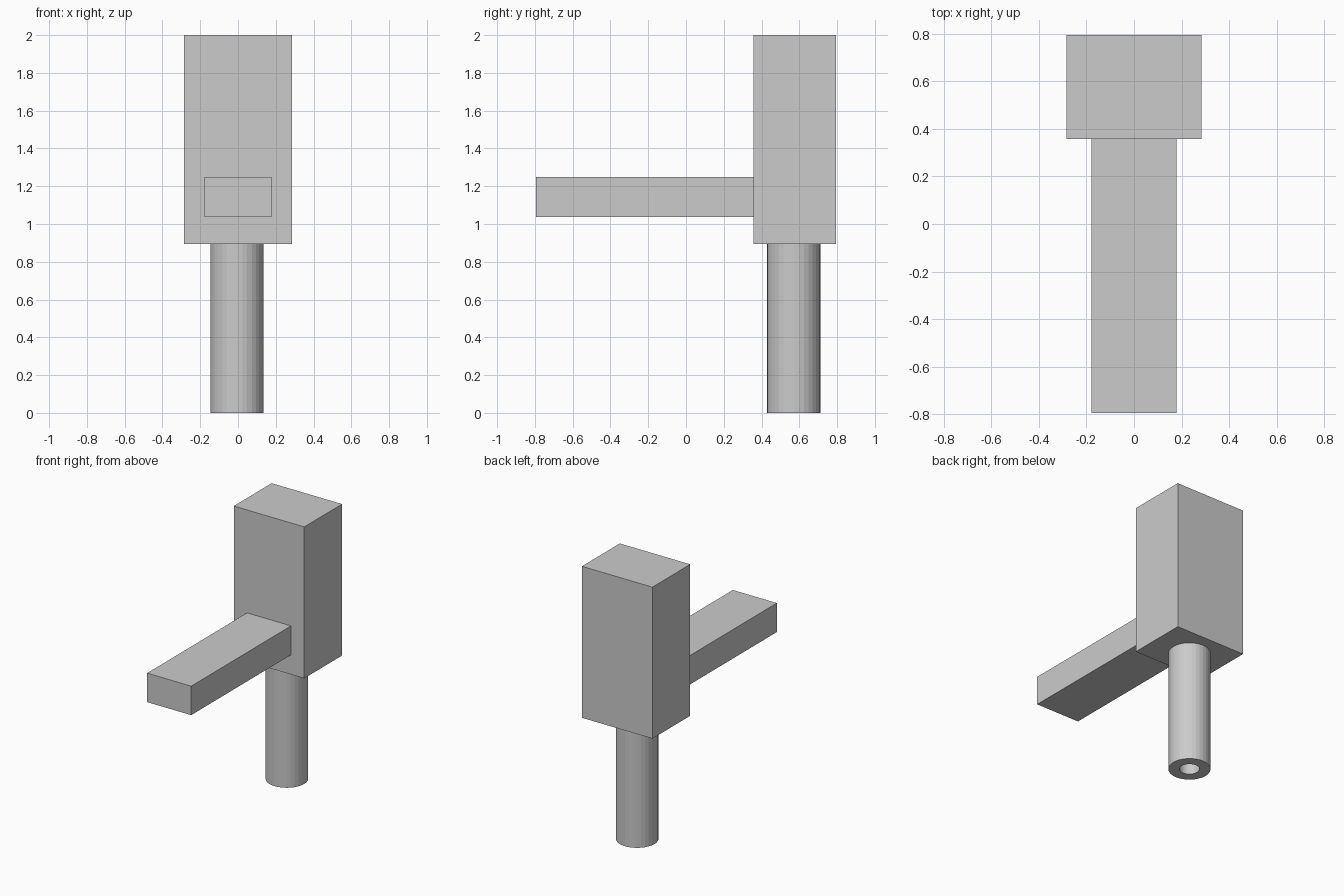
import bpy, bmesh
from math import cos, sin, tau

if "Cube" in bpy.data.objects:
    bpy.data.objects.remove(bpy.data.objects["Cube"])


def finish(name, bm):
    bmesh.ops.recalc_face_normals(bm, faces=bm.faces)
    mesh = bpy.data.meshes.new(name)
    bm.to_mesh(mesh)
    bm.free()
    obj = bpy.data.objects.new(name, mesh)
    bpy.context.collection.objects.link(obj)
    return obj


def box(name, lo, hi):
    bm = bmesh.new()
    bmesh.ops.create_cube(bm, size=1)
    for v in bm.verts:
        v.co = [(a + b) / 2 + c * (b - a) for a, b, c in zip(lo, hi, v.co)]
    return finish(name, bm)


def tube(name, x, y, z0, z1, outer, inner, sides=32):
    # Closed wall section swept around the vertical axis
    section = [(outer, z0), (outer, z1), (inner, z1), (inner, z0)]
    bm = bmesh.new()
    rings = [[bm.verts.new((x + r * cos(tau * i / sides), y + r * sin(tau * i / sides), z))
              for r, z in section] for i in range(sides)]
    for i in range(sides):
        a, b = rings[i], rings[(i + 1) % sides]
        for j in range(4):
            k = (j + 1) % 4
            bm.faces.new((a[j], b[j], b[k], a[k]))
    return finish(name, bm)


# Main block
box("body_block", (-0.285, 0.358, 0.893), (0.285, 0.795, 2.0))

# Flat bar reaching forward from the block
box("front_arm", (-0.178, -0.795, 1.036), (0.178, 0.358, 1.248))

# Hollow round post under the block
tube("lower_post", -0.005, 0.571, 0.0, 0.893, 0.141, 0.067)
